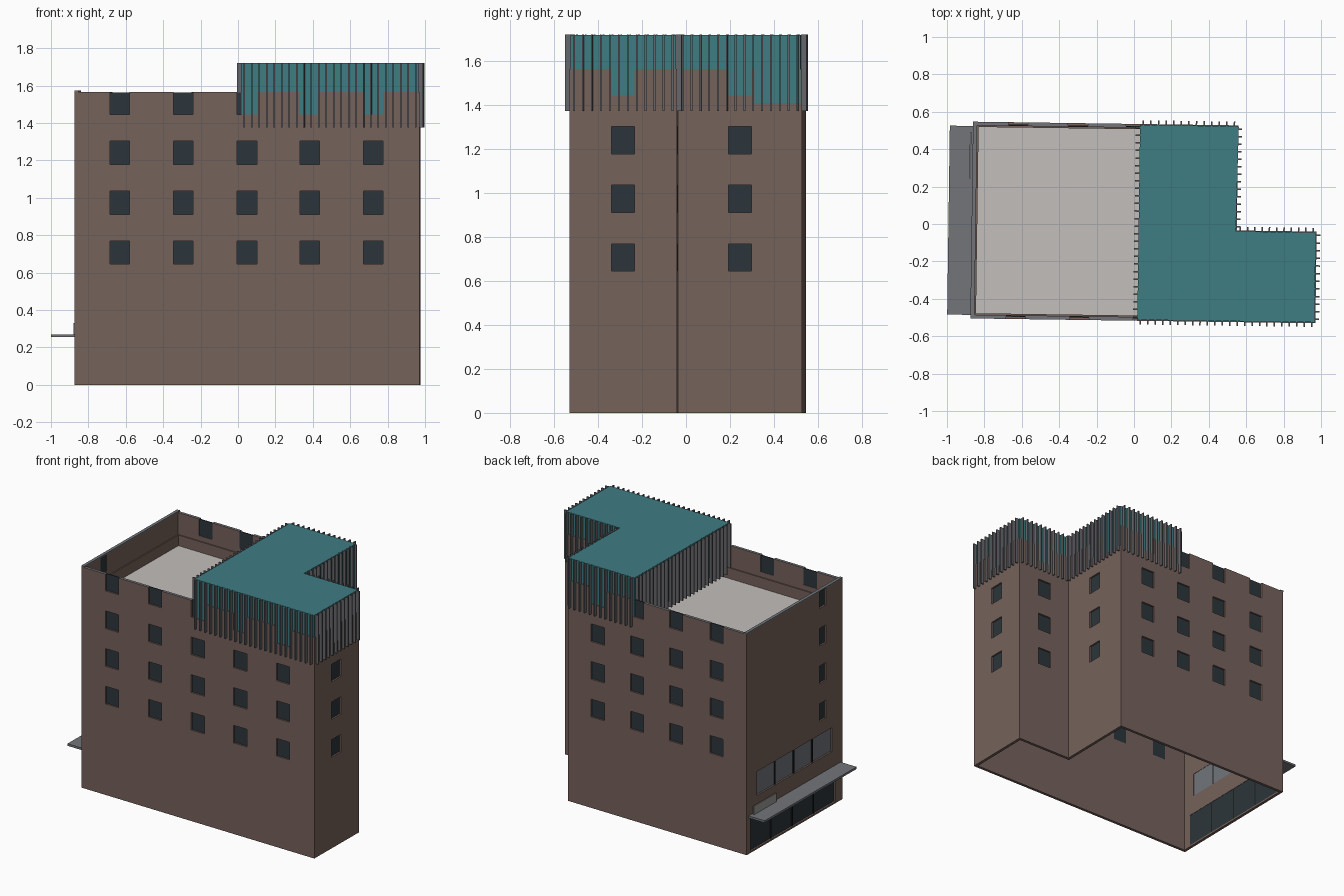
import bpy, bmesh, math
from mathutils import Matrix, Vector

if "Cube" in bpy.data.objects:
    bpy.data.objects.remove(bpy.data.objects["Cube"])

# The whole building is turned slightly about the vertical axis
TURN = Matrix.Rotation(math.radians(-0.8), 4, 'Z')


def material(name, r, g, b):
    lin = [((c / 255 + 0.055) / 1.055) ** 2.4 for c in (r, g, b)]
    m = bpy.data.materials.new(name)
    m.diffuse_color = (*lin, 1)
    m.use_nodes = True
    m.node_tree.nodes["Principled BSDF"].inputs["Base Color"].default_value = m.diffuse_color
    return m


BROWN = material("brown_wall", 118, 98, 91)
TEAL = material("teal_panel", 62, 125, 131)
STONE = material("pale_roof", 196, 191, 187)
GLASS = material("dark_glass", 44, 53, 59)
GREY = material("canopy_grey", 114, 117, 122)
SLAT = material("slat_grey", 102, 103, 107)
FRAME = material("dark_frame", 30, 32, 35)
SIGN = material("light_grey", 155, 155, 153)


def finish(bm, name, *mats):
    bmesh.ops.recalc_face_normals(bm, faces=bm.faces)
    bm.transform(TURN)
    me = bpy.data.meshes.new(name)
    bm.to_mesh(me)
    bm.free()
    for m in mats:
        me.materials.append(m)
    ob = bpy.data.objects.new(name, me)
    bpy.context.collection.objects.link(ob)
    return ob


def boxes(name, spans, mat):
    """One object from many boxes, each (x0, x1, y0, y1, z0, z1)."""
    bm = bmesh.new()
    for x0, x1, y0, y1, z0, z1 in spans:
        mid = Vector(((x0 + x1) / 2, (y0 + y1) / 2, (z0 + z1) / 2))
        size = (abs(x1 - x0), abs(y1 - y0), abs(z1 - z0), 1)
        bmesh.ops.create_cube(bm, size=1, matrix=Matrix.Translation(mid) @ Matrix.Diagonal(size))
    return finish(bm, name, mat)


def prism(name, pts, z0, z1, mat):
    bm = bmesh.new()
    f = bm.faces.new([bm.verts.new((x, y, z0)) for x, y in pts])
    ext = bmesh.ops.extrude_face_region(bm, geom=[f])
    bmesh.ops.translate(bm, vec=(0, 0, z1 - z0),
                        verts=[v for v in ext['geom'] if isinstance(v, bmesh.types.BMVert)])
    return finish(bm, name, mat)


W, E, S, N = -0.866, 0.977, -0.517, 0.535      # outer wall planes
NX, NY = 0.55, -0.027                          # notch corner


def footprint(t, west=W):
    """L shaped plan, inset by t."""
    return [(west + t, S + t), (E - t, S + t), (E - t, NY - t),
            (NX - t, NY - t), (NX - t, N - t), (west + t, N - t)]


def ring(name, t0, t1, z0, z1, *mats):
    bm = bmesh.new()
    loops = [[bm.verts.new((x, y, z)) for x, y in footprint(t)]
             for t, z in ((t0, z0), (t0, z1), (t1, z1), (t1, z0))]
    for a, b in zip(loops, loops[1:] + loops[:1]):
        for i in range(6):
            j = (i + 1) % 6
            bm.faces.new((a[i], a[j], b[j], b[i]))
    return finish(bm, name, *mats)


# Openings: (axis along the wall, wall plane, inward sign, centre, width)
T, TOP = 0.02, 1.565
columns = [('x', S, 1, c, 0.105) for c in (-0.625, -0.285, 0.055, 0.39, 0.73)]
columns += [('x', N, -1, c, 0.105) for c in (0.313, 0.003, -0.307, -0.627)]
columns += [('x', NY, -1, 0.76, 0.105), ('y', E, -1, -0.274, 0.105),
            ('y', NX, -1, 0.253, 0.105), ('y', W, 1, -0.30, 0.07)]
rows = [(0.645 + 0.267 * i, 0.77 + 0.267 * i) for i in range(4)]
LOBBY = ('y', W, 1, 0.025, 0.93)
BAND = ('y', W, 1, 0.01, 0.82)
LOBBY_Z, BAND_Z = (0.012, 0.245), (0.38, 0.55)


def opening(col, z0, z1, d0, d1):
    axis, plane, sign, c, w = col
    along = (c - w / 2, c + w / 2)
    depth = sorted((plane + sign * d0, plane + sign * d1))
    return (*along, *depth, z0, z1) if axis == 'x' else (*depth, *along, z0, z1)


# Walls, hollow and open below, with every opening cut through
walls = ring("walls", 0, T, 0, TOP, BROWN, GREY)
cuts = [opening(c, z0, z1 if z1 < 1.5 else 1.65, -0.02, 0.026) for c in columns for z0, z1 in rows]
cuts += [opening(LOBBY, *LOBBY_Z, -0.02, 0.026), opening(BAND, *BAND_Z, -0.02, 0.026)]
cutter = boxes("window_cutter", cuts, BROWN)
cutter.hide_render = True
mod = walls.modifiers.new("openings", 'BOOLEAN')
mod.operation, mod.solver, mod.object = 'DIFFERENCE', 'EXACT', cutter
bpy.context.view_layer.update()
cut_mesh = bpy.data.meshes.new_from_object(walls.evaluated_get(bpy.context.evaluated_depsgraph_get()))
walls.modifiers.clear()
walls.data = cut_mesh
bpy.data.objects.remove(cutter)
for p in cut_mesh.polygons:       # grey coping on the wall tops
    p.material_index = 1 if p.normal.z > 0.9 and p.center.z > TOP - 0.01 else 0

# Window glass
boxes("windows", [opening(c, z0, min(z1, TOP - 0.001), 0.012, 0.018)
                  for c in columns for z0, z1 in rows], GLASS)
boxes("lobby_glass", [opening(LOBBY, *LOBBY_Z, 0.012, 0.018)], GLASS)
boxes("band_glass", [opening(BAND, *BAND_Z, 0.012, 0.018)], GREY)


# Mullions dividing the lobby and band glass into four panes
def mullions(col, zs):
    c, w = col[3], col[4]
    return [opening((*col[:3], c + w * (k / 4 - 0.5), 0.01), *zs, 0.005, 0.019) for k in range(1, 4)]


boxes("mullions", mullions(LOBBY, LOBBY_Z) + mullions(BAND, BAND_Z), FRAME)

# Flat roof, its upstand and the raised left coping
prism("flat_roof", footprint(T), 1.32, 1.335, STONE)
ring("roof_upstand", T, T + 0.008, 1.335, 1.41, BROWN)
boxes("left_coping", [(W - 0.002, W + T, S, N, TOP, TOP + 0.008)], GREY)

# Entrance canopy and the small plate standing on it
boxes("canopy", [(-0.992, W + 0.005, -0.498, 0.512, 0.255, 0.27)], GREY)
boxes("canopy_plate", [(W - 0.018, W - 0.01, 0.23, 0.48, 0.27, 0.33)], SIGN)

# Teal rooftop storey; its east side leans out a little past the wall
teal = footprint(0.005, 0.02)
teal[4] = (NX + 0.003, N - 0.005)
prism("rooftop_storey", teal, 1.41, 1.72, TEAL)

# Upright slats all round the rooftop storey
slats = []
outline = footprint(0, 0.022)
for a, b in zip(outline, outline[1:] + outline[:1]):
    a, b = Vector(a), Vector(b)
    length = (b - a).length
    d = (b - a) / length
    out = Vector((d.y, -d.x))
    n = round(length / 0.04)
    for i in range(n):
        m = a + d * length * (i + 0.5) / n
        p, q = m - d * 0.004 - out * 0.005, m + d * 0.004 + out * 0.02
        slats.append((p.x, q.x, p.y, q.y, 1.375, 1.722))
boxes("slats", slats, SLAT)
